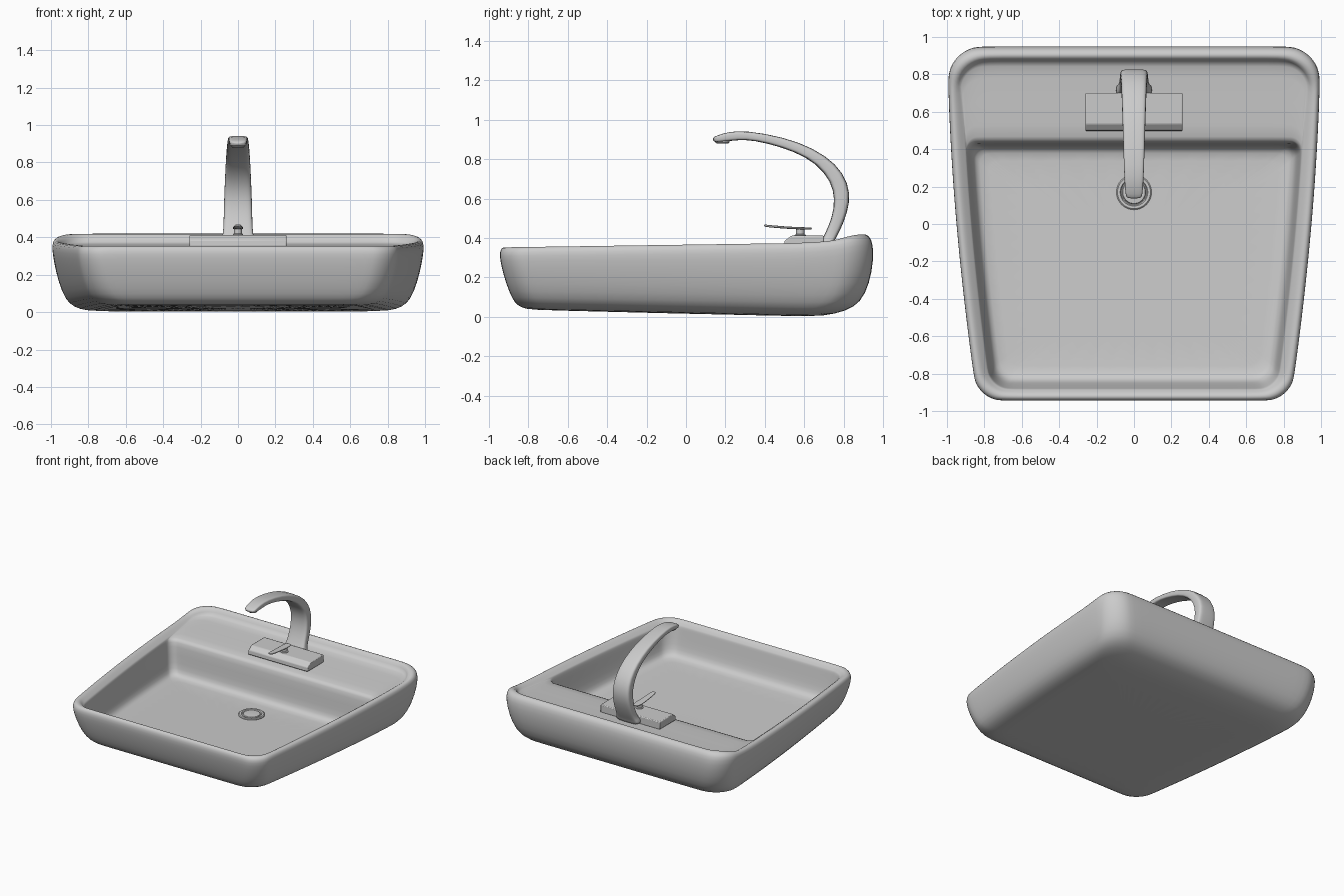
import bpy, bmesh, math
from math import sin, cos, pi

if "Cube" in bpy.data.objects:
    bpy.data.objects.remove(bpy.data.objects["Cube"])


def loft(name, rings, subsurf=0):
    """Skin closed rings of equal length and cap both ends."""
    bm = bmesh.new()
    vs = [[bm.verts.new(p) for p in r] for r in rings]
    n = len(rings[0])
    for a, b in zip(vs, vs[1:]):
        for i in range(n):
            j = (i + 1) % n
            bm.faces.new((a[i], a[j], b[j], b[i]))
    bm.faces.new(vs[0])
    bm.faces.new(vs[-1])
    bmesh.ops.recalc_face_normals(bm, faces=bm.faces)
    me = bpy.data.meshes.new(name)
    bm.to_mesh(me)
    bm.free()
    ob = bpy.data.objects.new(name, me)
    bpy.context.collection.objects.link(ob)
    if subsurf:
        m = ob.modifiers.new("smooth", 'SUBSURF')
        m.levels = m.render_levels = subsurf
    bpy.ops.object.select_all(action='DESELECT')
    bpy.context.view_layer.objects.active = ob
    ob.select_set(True)
    if subsurf:
        bpy.ops.object.shade_smooth()
    else:
        bpy.ops.object.shade_smooth_by_angle(angle=math.radians(35))
    return ob


def circle(r, y, z, n=40):
    return [(r * cos(2 * pi * i / n), y + r * sin(2 * pi * i / n), z) for i in range(n)]


# --- basin: tapered rounded outline, with sloping rim and underside ---
def top(y):
    s = min(max((y - 0.68) / 0.21, 0), 1)
    return 0.355 + 0.015 * (y + 0.945) + 0.04 * s * s * (3 - 2 * s)


def bot(y):
    return max(0.0, 0.024 * (0.65 - y))


def half_width(y):
    return 0.84 + 0.16 * (y + 0.945) / 1.895


def ring(yf, yb, inset, rf, rb, zfun):
    xf, xb = half_width(yf) - inset, half_width(yb) - inset
    c = [(-xf, yf), (xf, yf), (xb, yb), (-xb, yb)]
    rad = [rf, rf, rb, rb]

    def toward(a, b, d):
        l = math.dist(a, b)
        return ((b[0] - a[0]) / l * d, (b[1] - a[1]) / l * d)

    pts = []
    for i in range(4):
        p, q, nx = c[i], c[i - 1], c[(i + 1) % 4]
        d1, d2 = toward(p, q, rad[i]), toward(p, nx, rad[i])
        for k in range(7):
            t = k / 6 * pi / 2
            u, v = 1 - sin(t), 1 - cos(t)
            pts.append((p[0] + d1[0] * u + d2[0] * v, p[1] + d1[1] * u + d2[1] * v))
        d = toward(nx, p, rad[(i + 1) % 4])
        end, start = (nx[0] + d[0], nx[1] + d[1]), pts[-1]
        for k in range(1, 10):
            f = k / 10
            pts.append((start[0] + (end[0] - start[0]) * f, start[1] + (end[1] - start[1]) * f))
    return [(x * (1 + 0.035 * (1 - (y / 0.95) ** 2)), y, zfun(y)) for x, y in pts]


def wall(t):
    return lambda y: bot(y) + t * (top(y) - bot(y))


def drop(d, limit=1.0):
    return lambda y: min(top(y) - d, limit)


def floor(h):
    return lambda y: bot(y) + h


# outer skin: front inset, side inset, back inset, height fraction
outer = [(.22, .28, .38, 0), (.13, .17, .25, .01), (.09, .11, .14, .07), (.065, .07, .065, .17),
         (.035, .035, .02, .4), (.01, .01, 0, .68), (0, 0, .003, .87), (.006, .006, .018, .96),
         (.02, .022, .045, 1), (.038, .042, .068, .985)]
rings = [ring(-.947 + f, .952 - b, s, .13, .18, wall(t)) for f, s, b, t in outer]
# inner skin: ledge, step and bowl
rings += [
    ring(-.895, .865, .062, .11, .14, drop(.02, .368)),
    ring(-.888, .835, .075, .10, .12, drop(.03, .36)),
    ring(-.884, .475, .080, .10, .07, drop(.035, .36)),
    ring(-.880, .445, .084, .10, .06, drop(.045, .352)),
    ring(-.875, .432, .088, .10, .06, drop(.075)),
    ring(-.855, .422, .102, .09, .06, floor(.14)),
    ring(-.840, .412, .115, .09, .06, floor(.085)),
    ring(-.810, .385, .140, .08, .06, floor(.058)),
    ring(-.740, .320, .210, .06, .05, floor(.055)),
]
loft("basin", rings, 1)

# --- drain ---
zf = bot(.17) + .05
loft("drain", [circle(r, .17, zf + h) for r, h in
               [(.094, 0), (.094, .012), (.088, .017), (.074, .017), (.069, .010), (.064, .010),
                (.060, .016), (.02, .019)]])

# --- faucet base plate with sloped front edge ---
prof = [(.497, .35), (.50, .385), (.535, .412), (.70, .412), (.70, .35)]
plate = loft("faucet_base", [[(x, y, z) for y, z in prof] for x in (-.26, .26)])
bev = plate.modifiers.new("bevel", 'BEVEL')
bev.width, bev.segments = .006, 2


# --- spout: inner and outer side curves with tapering width ---
def section(a, b, w, n=20, e=.45):
    pts = []
    for i in range(n):
        t = 2 * pi * i / n
        c, s = cos(t), sin(t)
        u = math.copysign(abs(c) ** e, c)
        v = (math.copysign(abs(s) ** e, s) + 1) / 2
        pts.append((w * u, a[0] + (b[0] - a[0]) * v, a[1] + (b[1] - a[1]) * v))
    return pts


# inner y, z, outer y, z, half width
spout = [(.675, .35, .745, .35, .10), (.685, .385, .75, .38, .098), (.70, .41, .763, .40, .08),
         (.742, .50, .802, .48, .077), (.757, .60, .834, .58, .075), (.735, .69, .825, .68, .071),
         (.66, .78, .765, .775, .067), (.55, .84, .65, .855, .063), (.40, .885, .50, .912, .058),
         (.30, .90, .30, .947, .054), (.23, .893, .21, .938, .050), (.17, .888, .155, .920, .046),
         (.14, .886, .132, .908, .040)]
loft("spout", [section(s[:2], s[2:4], s[4]) for s in spout], 1)
loft("spout_nozzle", [circle(r, .185, z, 24) for r, z in [(.034, .90), (.036, .885), (.030, .880)]])

# --- lever and stem ---
loft("lever_stem", [circle(r, .58, z, 24) for r, z in
                    [(.028, .405), (.028, .416), (.021, .420), (.021, .448)]])
lever = [(.395, .464, .012), (.41, .461, .020), (.50, .453, .024), (.58, .449, .030),
         (.625, .448, .026), (.64, .449, .014)]
loft("lever", [section((y, z - .006), (y, z + .006), w, 16, .6) for y, z, w in lever], 1)
